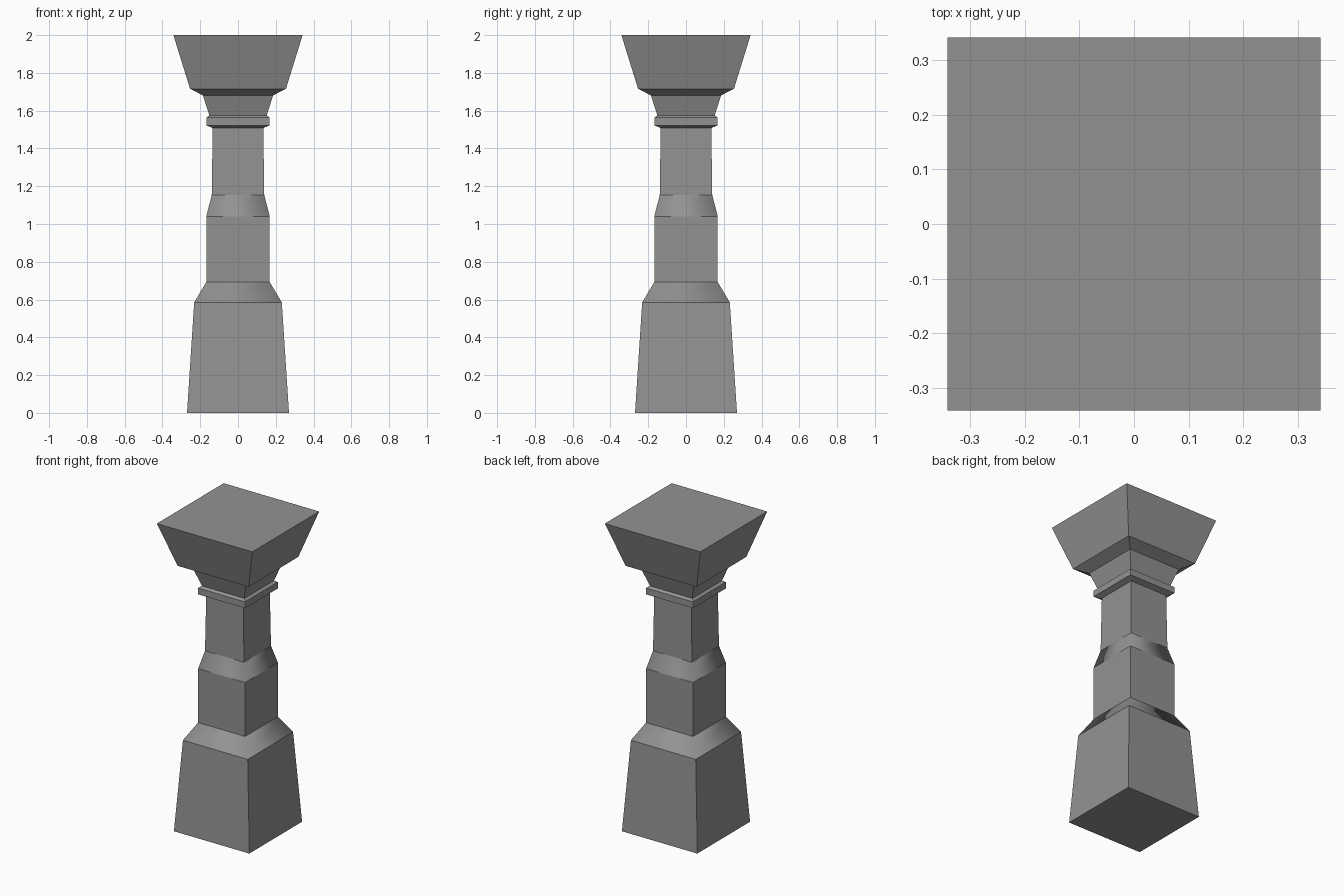
import bpy, bmesh

if "Cube" in bpy.data.objects:
    bpy.data.objects.remove(bpy.data.objects["Cube"])

# Dark grey stone
stone = bpy.data.materials.new("stone")
stone.diffuse_color = (0.29, 0.29, 0.29, 1)
stone.use_nodes = True
stone.node_tree.nodes["Principled BSDF"].inputs["Base Color"].default_value = stone.diffuse_color


def square_loft(name, profile, smooth_bands=(), cap_bottom=False, cap_top=False):
    """Stack square rings given as (half width, height) and skin them."""
    bm = bmesh.new()
    corners = ((-1, -1), (1, -1), (1, 1), (-1, 1))
    rings = [[bm.verts.new((sx * w, sy * w, z)) for sx, sy in corners]
             for w, z in profile]
    for band, (lo, hi) in enumerate(zip(rings, rings[1:])):
        for i in range(4):
            j = (i + 1) % 4
            face = bm.faces.new((lo[i], lo[j], hi[j], hi[i]))
            face.smooth = band in smooth_bands
    if cap_bottom:
        bm.faces.new(rings[0][::-1])
    if cap_top:
        bm.faces.new(rings[-1])
    mesh = bpy.data.meshes.new(name)
    bm.to_mesh(mesh)
    bm.free()
    mesh.materials.append(stone)
    obj = bpy.data.objects.new(name, mesh)
    bpy.context.collection.objects.link(obj)
    return obj


# Tapered plinth with softly shaded shoulder
square_loft("plinth", [(0.27, 0), (0.232, 0.585), (0.168, 0.692)],
            smooth_bands=(1,), cap_bottom=True)

# Shaft stepping in above the middle
square_loft("shaft", [(0.168, 0.692), (0.168, 1.041), (0.139, 1.153), (0.134, 1.508)],
            smooth_bands=(1,))

# Collar moulding
square_loft("collar", [(0.134, 1.508), (0.168, 1.522), (0.168, 1.563), (0.152, 1.575)])

# Flared capital
square_loft("capital", [(0.152, 1.575), (0.186, 1.681), (0.254, 1.716), (0.342, 2.0)],
            cap_top=True)
